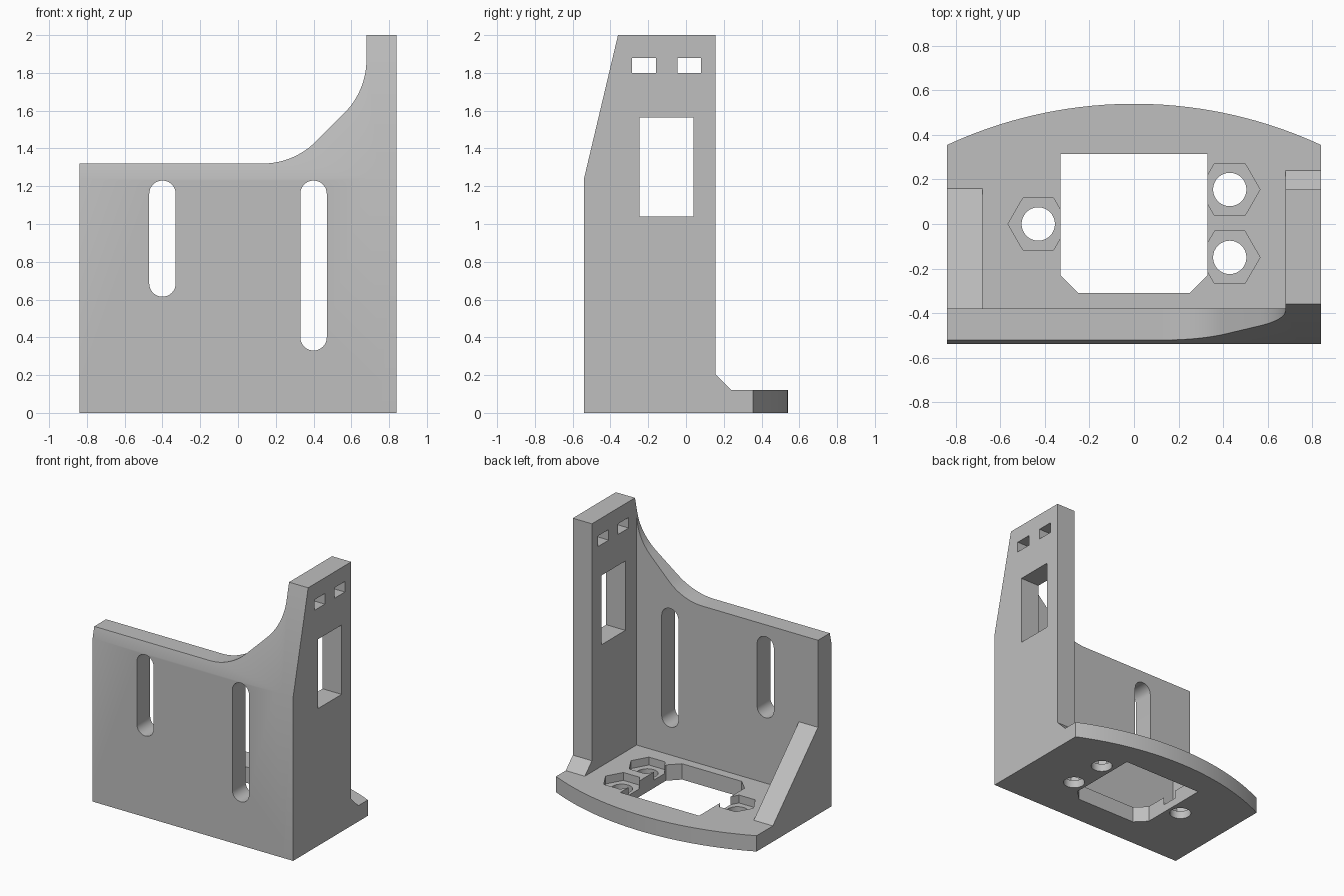
import bpy, bmesh, math
from mathutils import Vector

cube = bpy.data.objects.get("Cube")
if cube:
    bpy.data.objects.remove(cube, do_unlink=True)

grey = bpy.data.materials.new("light grey")
grey.use_nodes = True
grey.diffuse_color = (0.52, 0.52, 0.52, 1)
grey.node_tree.nodes["Principled BSDF"].inputs["Base Color"].default_value = (0.52, 0.52, 0.52, 1)


def prism(name, outline, axis, low, high):
    """Extrude a 2D outline along an axis; the outline uses the other two axes in order."""
    bm = bmesh.new()

    def place(p):
        c = list(p)
        c.insert("xyz".index(axis), low)
        return bm.verts.new(c)

    face = bm.faces.new([place(p) for p in outline])
    step = Vector((0, 0, 0))
    step["xyz".index(axis)] = high - low
    new = bmesh.ops.extrude_face_region(bm, geom=[face])["geom"]
    bmesh.ops.translate(bm, vec=step, verts=[v for v in new if isinstance(v, bmesh.types.BMVert)])
    bmesh.ops.recalc_face_normals(bm, faces=bm.faces)
    mesh = bpy.data.meshes.new(name)
    bm.to_mesh(mesh)
    bm.free()
    mesh.materials.append(grey)
    obj = bpy.data.objects.new(name, mesh)
    bpy.context.collection.objects.link(obj)
    return obj


def arc(cx, cy, r, start, end, n):
    angles = [math.radians(start + (end - start) * i / n) for i in range(n + 1)]
    return [(cx + r * math.cos(a), cy + r * math.sin(a)) for a in angles]


def rect(x0, x1, y0, y1):
    return [(x0, y0), (x1, y0), (x1, y1), (x0, y1)]


def combine(target, other, operation):
    """Apply a boolean and drop the second object."""
    bpy.context.view_layer.objects.active = target
    mod = target.modifiers.new(operation, "BOOLEAN")
    mod.operation = operation
    mod.solver = "EXACT"
    mod.object = other
    bpy.ops.object.modifier_apply(modifier=mod.name)
    bpy.data.objects.remove(other, do_unlink=True)


W, FRONT, INNER, T = 0.84, -0.54, 0.68, 0.12

# Base plate with a bowed rear edge
half = math.degrees(math.asin(W / 2))
bracket = prism("mounting_bracket", [(-W, FRONT), (W, FRONT)]
                + arc(0, -1.46, 2, 90 - half, 90 + half, 28), "z", 0, T)

# Front wall with a swept top edge
sweep = arc(0.13, 1.72, 0.4, -90, -45, 12) + arc(0.28, 1.87, 0.4, -45, 0, 12)
front_wall = prism("front_wall", [(-W, 0), (0.76, 0), (0.76, 2), (INNER, 2)]
                   + sweep[::-1] + [(-W, 1.32)], "y", FRONT, -0.38)

# Tall side wall with a small foot chamfer
side_wall = prism("side_wall", [(FRONT, 0), (0.24, 0), (0.24, T), (0.155, 0.205),
                                (0.155, 2), (FRONT, 2)], "x", INNER, W)

# Sloped gusset on the low side
gusset = prism("gusset", [(-0.46, 0), (0.16, 0), (0.16, T), (-0.38, 0.66), (-0.46, 0.66)],
               "x", -W, -INNER)
for part in (front_wall, side_wall, gusset):
    combine(bracket, part, "UNION")

# Leaning upper front face
cutters = [prism("slope_cut", [(-0.5637, 1.14), (-0.3268, 2.14), (-0.9, 2.14), (-0.9, 1.14)],
                 "x", -1, 1)]

# Vertical slots in the front wall
for x, low in ((-0.4, 0.685), (0.4, 0.4)):
    cutters.append(prism("slot_cut", arc(x, 1.16, 0.07, 0, 180, 16)
                         + arc(x, low, 0.07, 180, 360, 16), "y", -0.7, -0.3))

# Windows in the side wall
for y0, y1, z0, z1 in ((-0.245, 0.04, 1.04, 1.565), (-0.285, -0.16, 1.8, 1.88),
                       (-0.045, 0.08, 1.8, 1.88)):
    cutters.append(prism("window_cut", rect(y0, y1, z0, z1), "x", 0.6, 0.9))

# Centre opening with two clipped corners
cutters.append(prism("opening_cut", [(-0.33, 0.315), (-0.33, -0.23), (-0.25, -0.31),
                                     (0.25, -0.31), (0.33, -0.23), (0.33, 0.315)], "z", -0.1, 0.3))

# Bolt holes with hexagonal nut pockets
for x, y in ((-0.43, 0), (0.43, 0.155), (0.43, -0.15)):
    cutters.append(prism("nut_cut", arc(x, y, 0.136, 0, 300, 5), "z", 0.06, 0.3))
    cutters.append(prism("bolt_cut", arc(x, y, 0.075, 0, 348.75, 31), "z", -0.1, 0.3))
for cutter in cutters:
    combine(bracket, cutter, "DIFFERENCE")

# Clean flat faces, then smooth only the curves
bm = bmesh.new()
bm.from_mesh(bracket.data)
bmesh.ops.remove_doubles(bm, verts=bm.verts, dist=0.0001)
bmesh.ops.dissolve_limit(bm, angle_limit=math.radians(0.3), verts=bm.verts, edges=bm.edges)
bm.to_mesh(bracket.data)
bm.free()
bpy.ops.object.select_all(action="DESELECT")
bracket.select_set(True)
bpy.context.view_layer.objects.active = bracket
bpy.ops.object.shade_smooth_by_angle(angle=math.radians(25))
